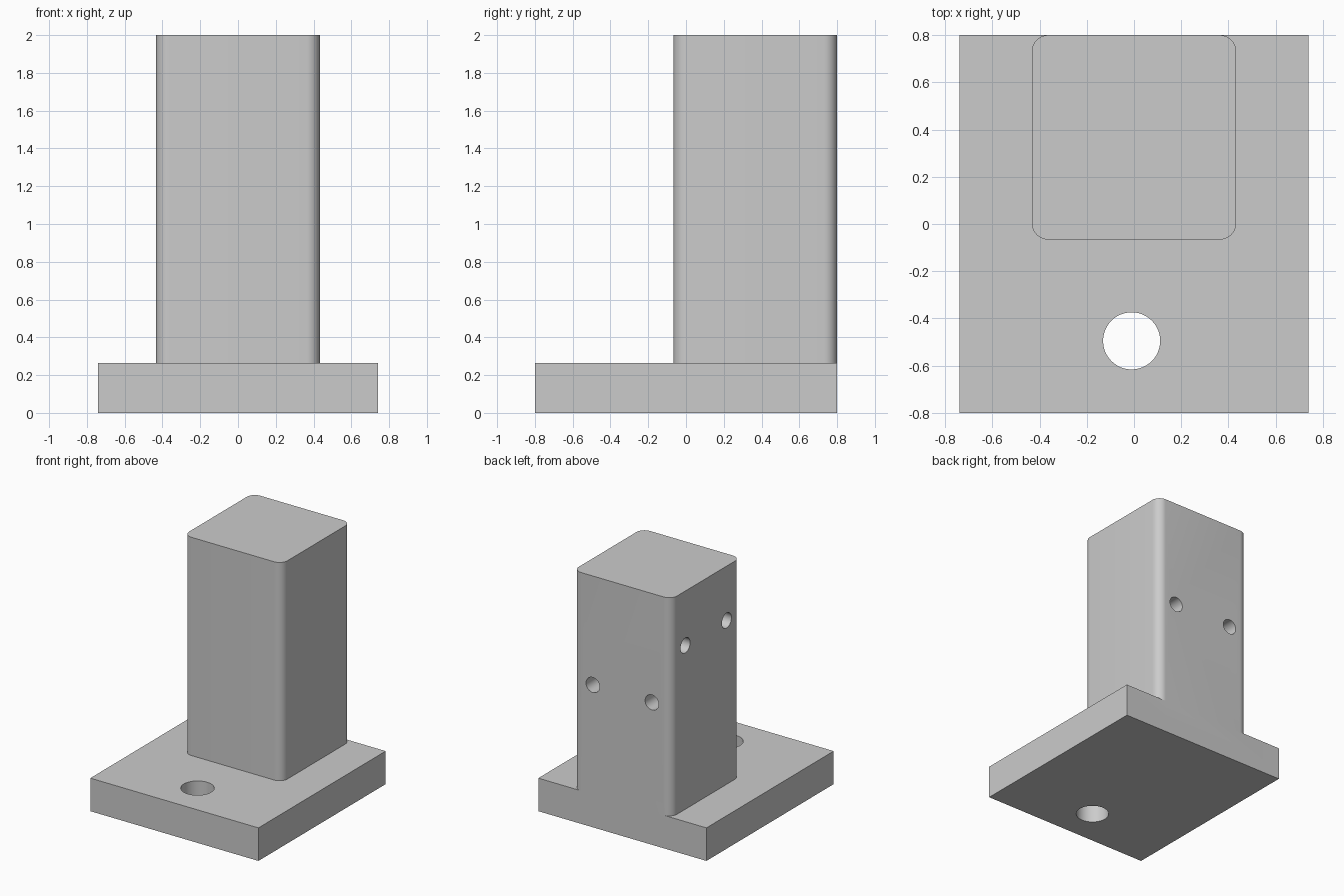
import bpy
from math import cos, sin, pi, radians
from mathutils import Matrix

cube = bpy.data.objects.get("Cube")
if cube:
    bpy.data.objects.remove(cube, do_unlink=True)

BASE_X, BASE_Y, BASE_H = 0.74, 0.80, 0.263
POST_HALF, POST_Y, TOP = 0.433, 0.367, 2.0
CORNER = 0.07
BORE_R, BORE_DEPTH, BORE_GAP = 0.06, 0.35, 0.26

grey = bpy.data.materials.new("plain grey")
grey.use_nodes = True
colour = (0.6, 0.6, 0.6, 1)
grey.diffuse_color = colour
grey.node_tree.nodes["Principled BSDF"].inputs["Base Color"].default_value = colour


def prism(name, outline, z0, z1):
    """Extrude a closed counter-clockwise outline from z0 to z1."""
    n = len(outline)
    verts = [(x, y, z) for z in (z0, z1) for x, y in outline]
    faces = [tuple(reversed(range(n))), tuple(range(n, 2 * n))]
    faces += [(i, (i + 1) % n, n + (i + 1) % n, n + i) for i in range(n)]
    mesh = bpy.data.meshes.new(name)
    mesh.from_pydata(verts, [], faces)
    mesh.materials.append(grey)
    obj = bpy.data.objects.new(name, mesh)
    bpy.context.collection.objects.link(obj)
    return obj


def circle(r, steps=48):
    return [(r * cos(2 * pi * i / steps), r * sin(2 * pi * i / steps)) for i in range(steps)]


def rounded_square(half, r, cy, steps=10):
    points = []
    for k, (sx, sy) in enumerate(((1, 1), (-1, 1), (-1, -1), (1, -1))):
        for i in range(steps + 1):
            a = (k + i / steps) * pi / 2
            points.append((sx * (half - r) + r * cos(a), cy + sy * (half - r) + r * sin(a)))
    return points


def combine(target, tool, operation):
    """Apply an exact boolean, then drop the tool object."""
    tool.hide_render = True
    mod = target.modifiers.new(operation.lower(), 'BOOLEAN')
    mod.operation, mod.solver, mod.object = operation, 'EXACT', tool
    bpy.context.view_layer.objects.active = target
    bpy.ops.object.modifier_apply(modifier=mod.name)
    bpy.data.objects.remove(tool, do_unlink=True)


# Base plate and rounded post, joined into one solid with a flush back
plate = [(-BASE_X, -BASE_Y), (BASE_X, -BASE_Y), (BASE_X, BASE_Y), (-BASE_X, BASE_Y)]
body = prism("post_on_base", plate, 0, BASE_H)
post = prism("post", rounded_square(POST_HALF, CORNER, POST_Y), BASE_H / 2, TOP)
combine(body, post, 'UNION')

# Through hole in the front of the base
hole = prism("base_hole", circle(0.121), -0.2, BASE_H + 0.2)
hole.data.transform(Matrix.Translation((-0.01, -0.495, 0)))
combine(body, hole, 'DIFFERENCE')

# Two pairs of blind bores: one pair in the back, one in the -x side
for side in (-1, 1):
    back = prism("back_bore", circle(BORE_R), -BORE_DEPTH, 0.1)
    back.data.transform(Matrix.Translation((side * BORE_GAP, BASE_Y, 1.133))
                        @ Matrix.Rotation(radians(-90), 4, 'X'))
    combine(body, back, 'DIFFERENCE')

    flank = prism("side_bore", circle(BORE_R), -BORE_DEPTH, 0.1)
    flank.data.transform(Matrix.Translation((-POST_HALF, POST_Y + side * BORE_GAP, 1.567))
                         @ Matrix.Rotation(radians(-90), 4, 'Y'))
    combine(body, flank, 'DIFFERENCE')

# Smooth the rounded corners and bores, keep the edges sharp
bpy.ops.object.select_all(action='DESELECT')
body.select_set(True)
bpy.context.view_layer.objects.active = body
bpy.ops.object.shade_smooth_by_angle(angle=radians(30))
